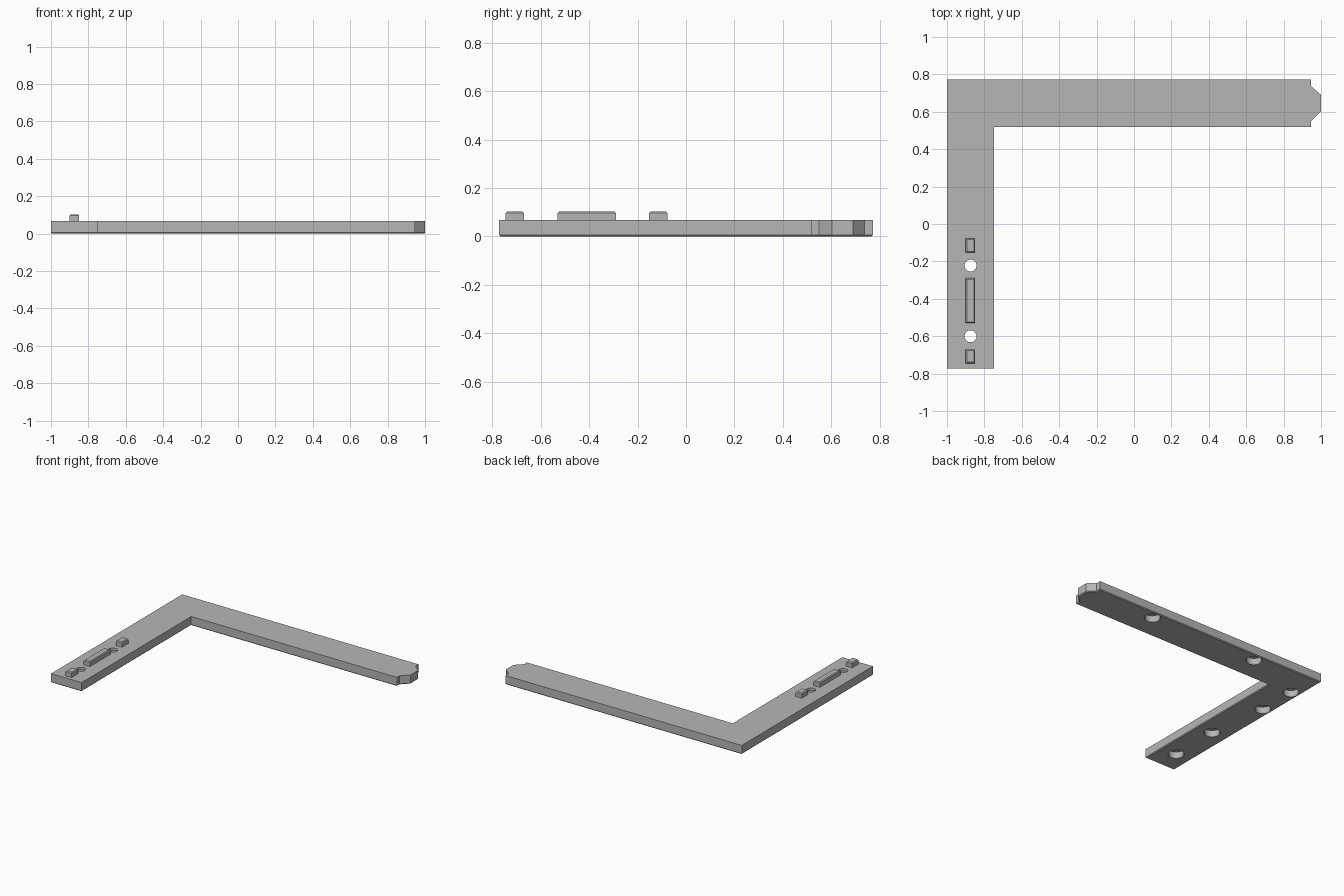
import bpy, bmesh
from math import cos, sin, tau

cube = bpy.data.objects.get("Cube")
if cube:
    bpy.data.objects.remove(cube, do_unlink=True)

THICK = 0.067
CHAMFER = 0.006

grey = bpy.data.materials.new("plain grey")
grey.use_nodes = True
grey.diffuse_color = (0.47, 0.47, 0.47, 1)
grey.node_tree.nodes["Principled BSDF"].inputs["Base Color"].default_value = grey.diffuse_color


def make_object(name, bm):
    bmesh.ops.recalc_face_normals(bm, faces=bm.faces[:])
    mesh = bpy.data.meshes.new(name)
    bm.to_mesh(mesh)
    bm.free()
    mesh.materials.append(grey)
    obj = bpy.data.objects.new(name, mesh)
    bpy.context.collection.objects.link(obj)
    return obj


def prism(outline, z0, z1, bevel, bevel_z):
    """Extrude an outline and chamfer the edges lying at one height."""
    bm = bmesh.new()
    face = bm.faces.new([bm.verts.new((x, y, z0)) for x, y in outline])
    ext = bmesh.ops.extrude_face_region(bm, geom=[face])["geom"]
    for v in ext:
        if isinstance(v, bmesh.types.BMVert):
            v.co.z = z1
    bmesh.ops.recalc_face_normals(bm, faces=bm.faces[:])
    rim = [e for e in bm.edges if all(abs(v.co.z - bevel_z) < 1e-5 for v in e.verts)]
    bmesh.ops.bevel(bm, geom=rim, offset=bevel, segments=1, affect='EDGES')
    return bm


def add_bore(bm, x, y, profile, sides=32):
    """Closed turned solid from (radius, height) pairs."""
    rings = [[bm.verts.new((x + r * cos(tau * i / sides), y + r * sin(tau * i / sides), z))
              for i in range(sides)] for r, z in profile]
    for a, b in zip(rings, rings[1:]):
        for i in range(sides):
            j = (i + 1) % sides
            bm.faces.new((a[i], a[j], b[j], b[i]))
    bm.faces.new(rings[0][::-1])
    bm.faces.new(rings[-1])


# L-shaped bracket with a clipped tip
outline = [(-1, -0.772), (-0.748, -0.772), (-0.748, 0.518), (0.947, 0.518),
           (0.947, 0.55), (1, 0.603), (1, 0.69), (0.947, 0.737),
           (0.947, 0.772), (-1, 0.772)]
bracket = make_object("bracket", prism(outline, 0, THICK, CHAMFER, 0))

# Screw holes go through, the magnet pockets are blind
pocket = [(0.063, -0.01), (0.052, CHAMFER), (0.052, 0.047)]
screw = pocket + [(0.032, 0.047), (0.032, 0.1)]
bores = bmesh.new()
for y in (-0.6, -0.222):
    add_bore(bores, -0.874, y, screw)
for x, y in ((-0.934, 0.24), (-0.934, 0.535), (-0.464, 0.706), (0.43, 0.706)):
    add_bore(bores, x, y, pocket)
cutter = make_object("hole_cutter", bores)
cutter.hide_render = True

mod = bracket.modifiers.new("holes", 'BOOLEAN')
mod.object = cutter
mod.operation = 'DIFFERENCE'
mod.solver = 'EXACT'
bpy.context.view_layer.objects.active = bracket
bracket.select_set(True)
bpy.ops.object.modifier_apply(modifier=mod.name)
bpy.data.objects.remove(cutter, do_unlink=True)
bpy.ops.object.shade_smooth_by_angle(angle=0.5)

# Locating ridges on the short arm
for name, y0, y1 in (("front_ridge", -0.745, -0.67), ("middle_ridge", -0.53, -0.29),
                     ("rear_ridge", -0.152, -0.077)):
    x0, x1 = -0.9, -0.849
    make_object(name, prism([(x0, y0), (x1, y0), (x1, y1), (x0, y1)],
                            THICK - 0.005, 0.103, 0.006, 0.103))
